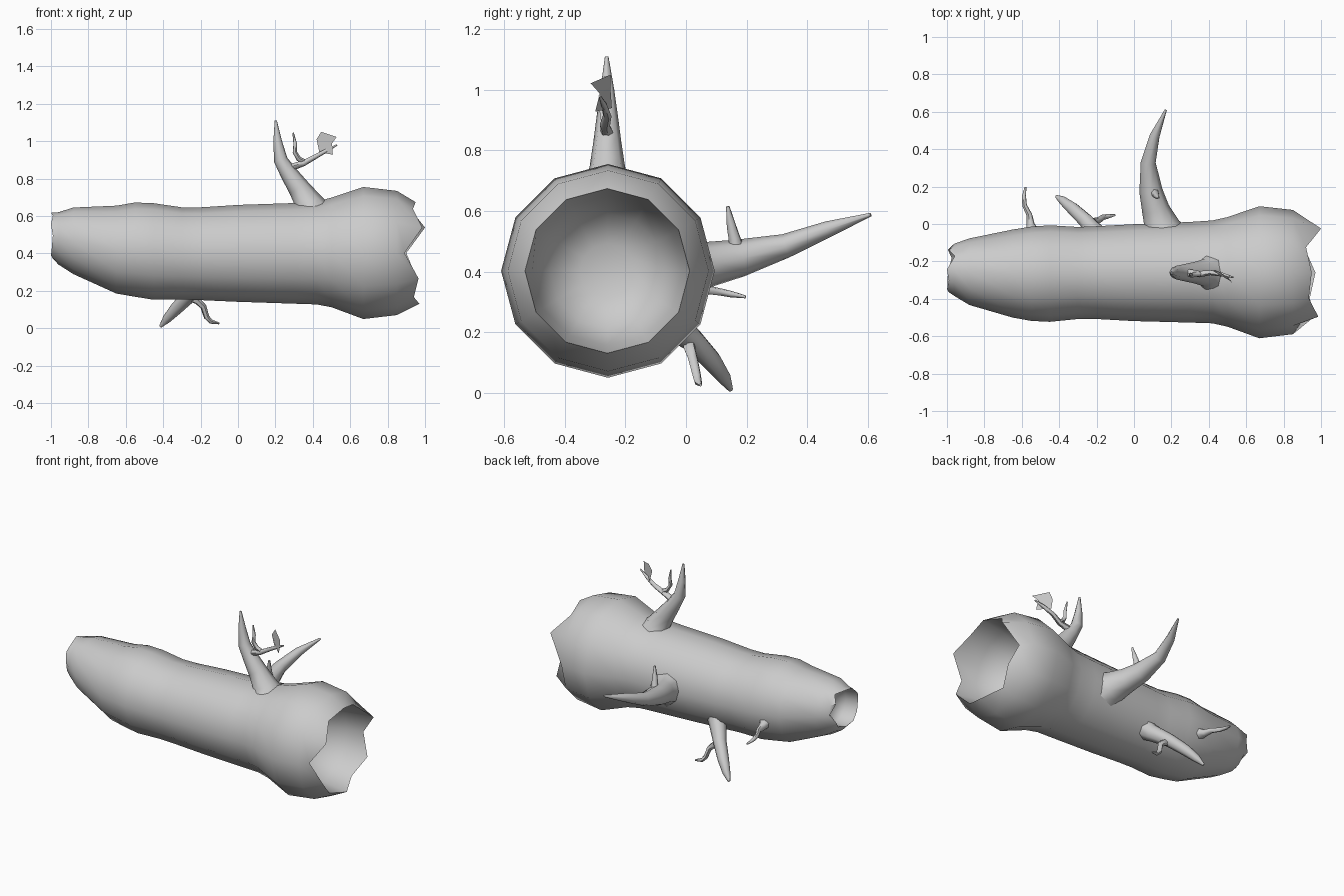
import bpy, bmesh, math
from mathutils import Vector


def finish(name, bm, angle=50, recalc=True):
    if recalc:
        bmesh.ops.recalc_face_normals(bm, faces=bm.faces)
    me = bpy.data.meshes.new(name)
    bm.to_mesh(me)
    bm.free()
    ob = bpy.data.objects.new(name, me)
    bpy.context.collection.objects.link(ob)
    bpy.ops.object.select_all(action='DESELECT')
    ob.select_set(True)
    bpy.context.view_layer.objects.active = ob
    if angle:
        bpy.ops.object.shade_smooth_by_angle(angle=math.radians(angle))
    return ob


def loft(name, rings, angle=50):
    """Skin a list of vertex rings and close both ends with a fan."""
    bm = bmesh.new()
    vs = [[bm.verts.new(p) for p in r] for r in rings]
    n = len(vs[0])
    for a, b in zip(vs, vs[1:]):
        for i in range(n):
            j = (i + 1) % n
            bm.faces.new((a[i], a[j], b[j], b[i]))
    for ring in (vs[0], vs[-1]):
        c = bm.verts.new(sum((v.co for v in ring), Vector()) / n)
        for i in range(n):
            bm.faces.new((ring[i], ring[(i + 1) % n], c))
    return finish(name, bm, angle)


def branch(name, pts, sides=8):
    """Tapered tube through points (x, y, z, radius)."""
    P = [Vector(p[:3]) for p in pts]
    rings, old, u = [], None, None
    for i, p in enumerate(P):
        t = (P[min(i + 1, len(P) - 1)] - P[max(i - 1, 0)]).normalized()
        if old is None:
            u = t.orthogonal().normalized()
        else:
            u = old.rotation_difference(t) @ u
        old, w = t, t.cross(u)
        rings.append([p + pts[i][3] * (u * math.cos(a) + w * math.sin(a))
                      for a in (2 * math.pi * k / sides for k in range(sides))])
    return loft(name, rings, 60)


# Hollow log: 12-sided rings along x with broken rims at both ends
N = 12


def ring(xs, r, cy, cz):
    if not isinstance(xs, list):
        xs = [xs] * N
    return [Vector((xs[k], cy + r * math.cos(2 * math.pi * k / N),
                    cz + r * math.sin(2 * math.pi * k / N))) for k in range(N)]


left_rim = [-.95, -.99, -.95, -1, -.99, -1, -.99, -.995, -1, -.99, -.975, -.995]
right_rim = [.90, 1.0, .92, .95, .935, .985, .89, .965, .94, .97, .91, .955]
body = [(-.96, .14, -.245, .48), (-.88, .178, -.255, .467), (-.65, .235, -.265, .42),
        (-.55, .252, -.266, .42), (-.45, .258, -.265, .41), (-.3, .246, -.262, .40),
        (-.2, .248, -.26, .398), (0, .259, -.26, .40), (.3, .269, -.258, .40),
        (.42, .275, -.256, .402), (.5, .293, -.256, .405), (.67, .353, -.258, .402),
        (.85, .332, -.257, .402)]
rings = [ring(-.87, .06, -.25, .48), ring(-.91, .11, -.247, .485),
         ring(left_rim, .122, -.243, .495)]
rings += [ring(*b) for b in body]
rings += [ring(right_rim, .272, -.26, .402), ring(.80, .247, -.26, .402),
          ring(.66, .19, -.26, .402), ring(.61, .09, -.26, .402)]
loft("hollow_log", rings)

# Upper branch with its forked twig
branch("upper_branch", [(.40, -.26, .60, .13), (.38, -.26, .67, .075), (.325, -.26, .75, .058),
                        (.27, -.26, .83, .046), (.228, -.26, .90, .037),
                        (.212, -.26, 1.0, .023), (.202, -.262, 1.11, .006)])
branch("upper_twig", [(.25, -.26, .83, .024), (.30, -.262, .865, .02), (.35, -.268, .882, .017),
                      (.41, -.26, .915, .014), (.47, -.27, .948, .011), (.53, -.285, .98, .004)], 6)
branch("upper_twig_fork", [(.36, -.265, .888, .013), (.325, -.27, .905, .014),
                           (.304, -.275, .94, .012), (.306, -.27, .985, .01),
                           (.295, -.265, 1.045, .004)], 6)

# Folded leaf on the twig
bm = bmesh.new()
A, B, C, D, E, F = [bm.verts.new(p) for p in (
    (.445, -.25, 1.05), (.527, -.315, 1.022), (.42, -.25, 1.01),
    (.503, -.285, .988), (.435, -.245, .94), (.507, -.30, .928))]
bm.faces.new((A, C, D, B))
bm.faces.new((C, E, F, D))
finish("leaf", bm, 0, False)

# Long rear branch and its stub
branch("rear_branch", [(.17, -.09, .39, .15), (.15, -.01, .405, .095), (.115, .08, .425, .074),
                       (.09, .18, .445, .062), (.076, .33, .485, .04),
                       (.11, .47, .54, .027), (.17, .61, .588, .006)])
branch("rear_stub", [(.105, .17, .46, .03), (.115, .16, .51, .02),
                     (.12, .15, .55, .016), (.13, .138, .615, .006)], 6)

# Low rear branch touching the ground, with a crooked twig
branch("lower_branch", [(-.14, -.13, .30, .08), (-.19, -.06, .235, .052), (-.26, .02, .175, .04),
                        (-.33, .085, .105, .034), (-.38, .125, .05, .024),
                        (-.415, .148, .009, .008)])
branch("lower_twig", [(-.265, .01, .17, .022), (-.215, .012, .145, .02), (-.185, .022, .115, .017),
                      (-.168, .035, .06, .015), (-.145, .04, .035, .013),
                      (-.10, .048, .025, .005)], 6)

# Thin twig near the narrow end
branch("side_twig", [(-.54, -.05, .355, .04), (-.553, .0, .345, .022), (-.56, .05, .342, .016),
                     (-.585, .10, .335, .013), (-.588, .15, .325, .011),
                     (-.58, .197, .316, .005)], 6)
